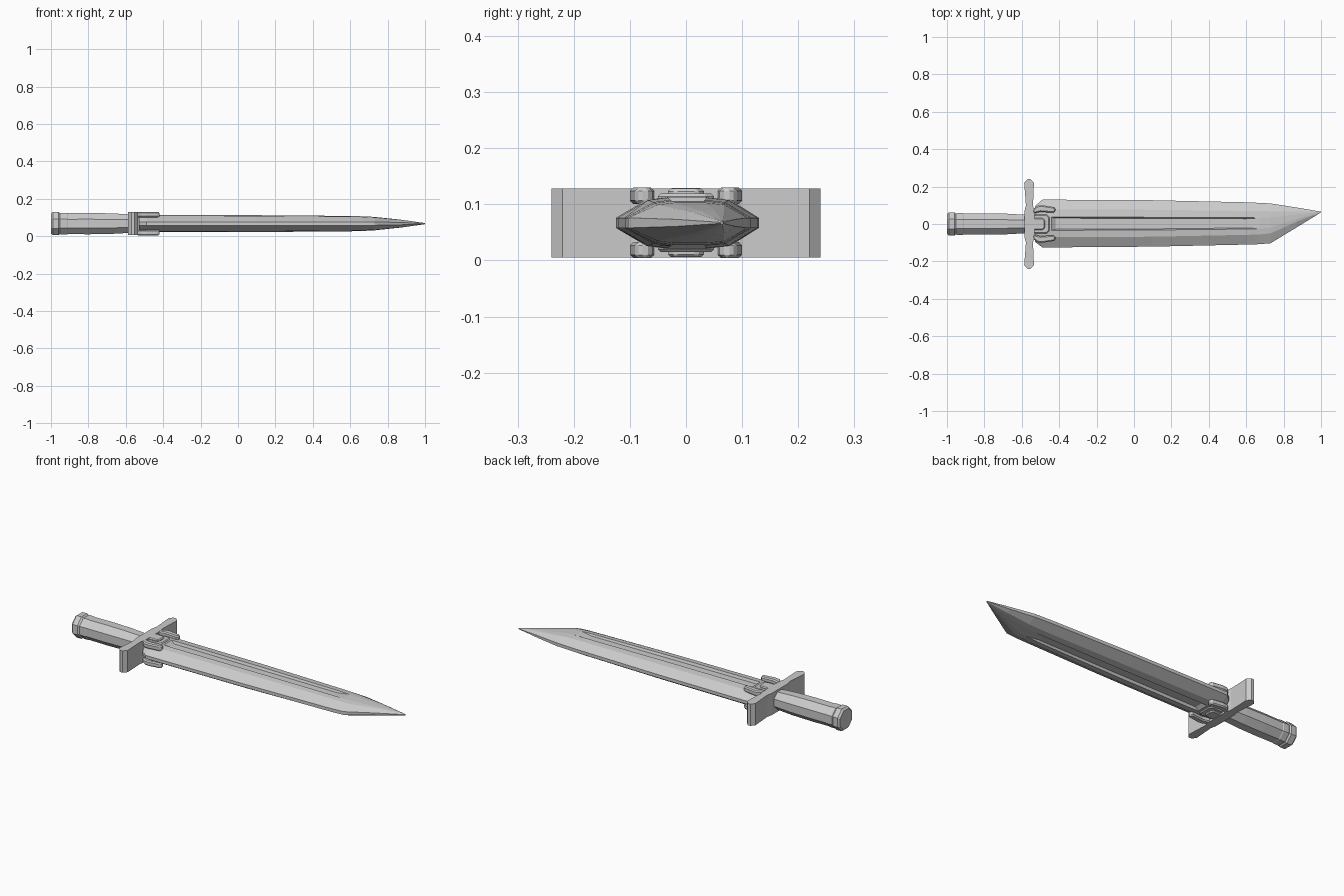
import bpy, bmesh, math

cube = bpy.data.objects.get("Cube")
if cube:
    bpy.data.objects.remove(cube, do_unlink=True)

MID = 0.067  # height of the sword's centre plane

steel = bpy.data.materials.new("grey steel")
steel.use_nodes = True
COLOUR = (0.6, 0.6, 0.6, 1)
steel.diffuse_color = COLOUR
steel.node_tree.nodes["Principled BSDF"].inputs["Base Color"].default_value = COLOUR


def finish(name, bm, bevel=0):
    bmesh.ops.recalc_face_normals(bm, faces=bm.faces)
    mesh = bpy.data.meshes.new(name)
    bm.to_mesh(mesh)
    bm.free()
    mesh.materials.append(steel)
    obj = bpy.data.objects.new(name, mesh)
    bpy.context.collection.objects.link(obj)
    if bevel:
        mod = obj.modifiers.new("chamfer", "BEVEL")
        mod.width = bevel
        mod.segments = 1
        mod.limit_method = "ANGLE"
        mod.angle_limit = math.radians(50)
    return obj


def loft(name, rings):
    """Skin a list of equal rings of points and cap both ends."""
    bm = bmesh.new()
    rows = [[bm.verts.new(p) for p in ring] for ring in rings]
    n = len(rows[0])
    for a, b in zip(rows, rows[1:]):
        for i in range(n):
            j = (i + 1) % n
            bm.faces.new((a[i], a[j], b[j], b[i]))
    bm.faces.new(rows[0])
    bm.faces.new(rows[-1])
    return finish(name, bm)


def plate(name, outline, z0, z1, bevel=0):
    """Extrude an outline seen from above."""
    bm = bmesh.new()
    low = [bm.verts.new((x, y, z0)) for x, y in outline]
    high = [bm.verts.new((x, y, z1)) for x, y in outline]
    n = len(low)
    bm.faces.new(low)
    bm.faces.new(high)
    for i in range(n):
        j = (i + 1) % n
        bm.faces.new((low[i], low[j], high[j], high[i]))
    return finish(name, bm, bevel)


def blade_ring(x, left, right, thick, flat_l, flat_r, groove_l, groove_r, depth):
    """Bevelled cross-section with a sunken fuller on both faces."""
    edge = min(0.009, thick * 0.3)
    wall = 0.006 if depth else 0.001
    half = [(left, edge), (flat_l, thick * 0.9), (groove_l, thick),
            (groove_l - wall, thick - depth), (groove_r + wall, thick - depth),
            (groove_r, thick), (flat_r, thick * 0.9), (right, edge)]
    ring = half + [(y, -z) for y, z in reversed(half)]
    return [(x, y, MID + z) for y, z in ring]


# Blade: base chamfer, long fuller, single-sided clipped point
loft("blade", [blade_ring(*s) for s in (
    (-0.53, 0.095, -0.095, 0.044, 0.07, -0.065, 0.035, -0.032, 0),
    (-0.49, 0.13, -0.125, 0.046, 0.078, -0.07, 0.037, -0.034, 0),
    (-0.44, 0.13, -0.125, 0.046, 0.078, -0.07, 0.037, -0.034, 0),
    (-0.42, 0.13, -0.125, 0.046, 0.078, -0.07, 0.037, -0.034, 0.014),
    (0.1, 0.127, -0.121, 0.045, 0.076, -0.068, 0.036, -0.032, 0.014),
    (0.6, 0.116, -0.11, 0.041, 0.07, -0.058, 0.034, -0.027, 0.010),
    (0.67, 0.113, -0.108, 0.039, 0.069, -0.056, 0.033, -0.025, 0),
    (0.73, 0.11, -0.103, 0.036, 0.068, -0.05, 0.034, -0.02, 0),
    (0.87, 0.088, -0.018, 0.021, 0.068, 0.012, 0.052, 0.026, 0),
    (1.0, 0.066, 0.062, 0.003, 0.065, 0.0625, 0.0645, 0.063, 0))])


def octagon(x, r):
    k = math.pi / 8
    return [(x, r / math.cos(k) * math.cos(k + i * math.pi / 4),
             MID + r / math.cos(k) * math.sin(k + i * math.pi / 4)) for i in range(8)]


# Grip, collar and pommel
loft("grip", [octagon(x, r) for x, r in (
    (-0.91, 0.056), (-0.8, 0.057), (-0.68, 0.055), (-0.57, 0.049))])
loft("collar", [octagon(x, r) for x, r in (
    (-0.955, 0.054), (-0.945, 0.058), (-0.915, 0.058), (-0.905, 0.054))])
loft("pommel", [octagon(x, r) for x, r in (
    (-1.0, 0.053), (-0.99, 0.062), (-0.96, 0.062), (-0.95, 0.055))])

# Crossguard with tapered ends
guard_half = [(-0.533, 0.07), (-0.54, 0.1), (-0.535, 0.22), (-0.553, 0.24),
              (-0.57, 0.24), (-0.587, 0.22), (-0.578, 0.1), (-0.585, 0.07)]
guard = guard_half + [(x, -y) for x, y in reversed(guard_half)]
plate("crossguard", guard, 0.005, 0.128)

# Clasp and claws gripping the blade on both faces
clasp = [(-0.54, -0.05), (-0.465, -0.05), (-0.452, -0.035), (-0.452, 0.035),
         (-0.465, 0.05), (-0.54, 0.05)]
boss = [(-0.54, -0.032), (-0.49, -0.032), (-0.475, -0.02), (-0.475, 0.02),
        (-0.49, 0.032), (-0.54, 0.032)]
claw = [(-0.54, 0.055), (-0.5, 0.065), (-0.43, 0.06), (-0.418, 0.072),
        (-0.425, 0.09), (-0.49, 0.1), (-0.515, 0.098), (-0.54, 0.08)]
for face, side in (("upper", 1), ("lower", -1)):
    def span(a, b):
        return sorted((MID + side * a, MID + side * b))
    plate(face + "_clasp", clasp, *span(0.035, 0.052), 0.005)
    plate(face + "_boss", boss, *span(0.045, 0.061), 0.005)
    for hand, m in (("left", 1), ("right", -1)):
        plate(f"{face}_{hand}_claw", [(x, y * m) for x, y in claw],
              *span(0.034, 0.063), 0.006)
